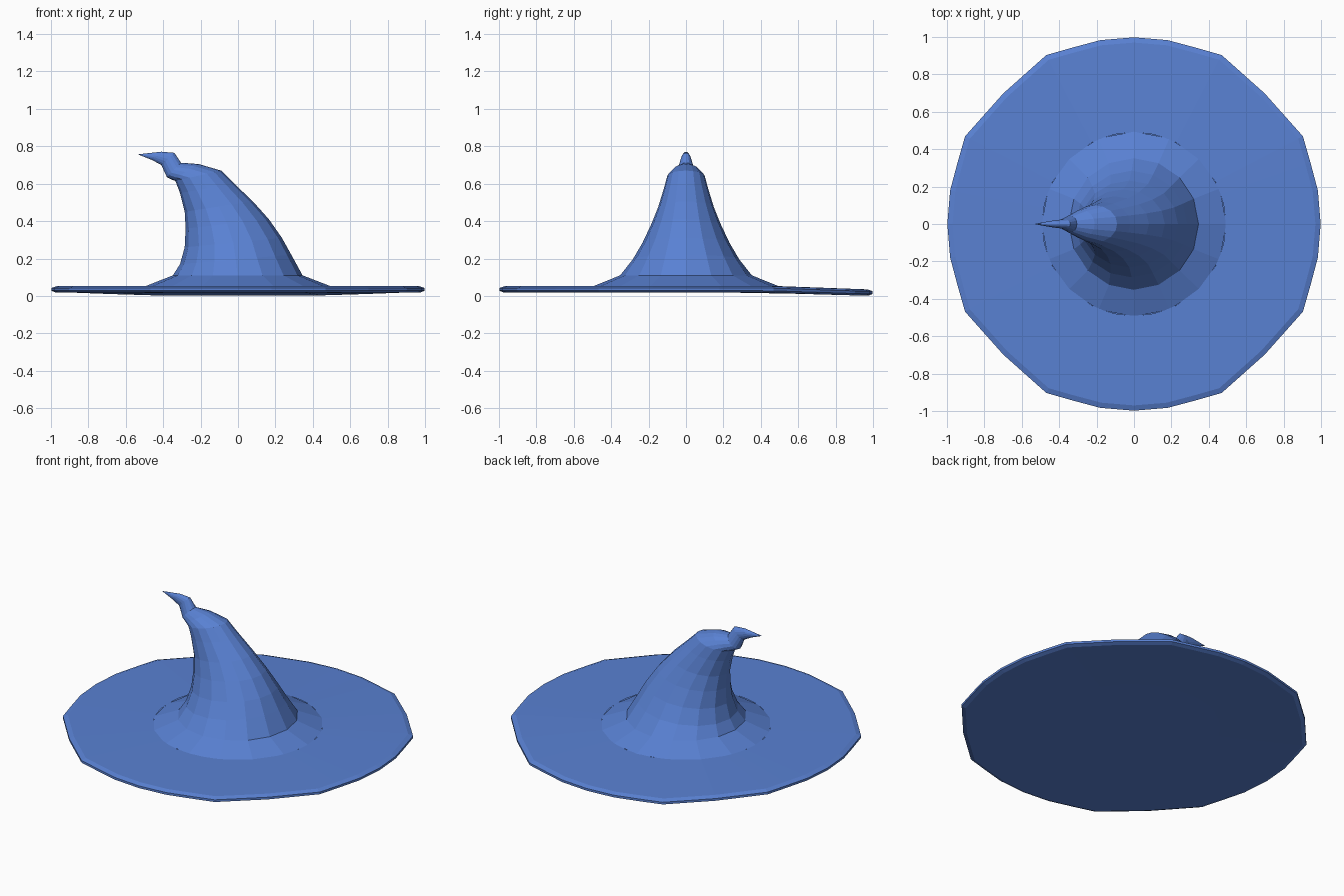
import bpy, bmesh
from math import sin, cos, tau
from mathutils import Vector

if "Cube" in bpy.data.objects:
    bpy.data.objects.remove(bpy.data.objects["Cube"])


def loft(name, rings, cap_start=False, tip=None):
    """Skin a list of equal-length vertex rings, with an optional cap and tip."""
    bm = bmesh.new()
    loops = [[bm.verts.new(p) for p in ring] for ring in rings]
    n = len(loops[0])
    for a, b in zip(loops, loops[1:]):
        for i in range(n):
            j = (i + 1) % n
            bm.faces.new((a[i], a[j], b[j], b[i]))
    if cap_start:
        bm.faces.new(loops[0][::-1])
    if tip:
        t = bm.verts.new(tip)
        for i in range(n):
            bm.faces.new((loops[-1][i], loops[-1][(i + 1) % n], t))
    mesh = bpy.data.meshes.new(name)
    bm.to_mesh(mesh)
    bm.free()
    mesh.materials.append(felt)
    obj = bpy.data.objects.new(name, mesh)
    bpy.context.collection.objects.link(obj)
    return obj


felt = bpy.data.materials.new("blue_felt")
felt.diffuse_color = (0.1, 0.22, 0.65, 1)
felt.use_nodes = True
felt.node_tree.nodes["Principled BSDF"].inputs["Base Color"].default_value = felt.diffuse_color

# Brim: irregular outline, one quarter repeated four times
quarter = [(1.0, 0), (0.985, 0.18), (0.945, 0.33), (0.905, 0.47),
           (0.70, 0.70), (0.47, 0.905), (0.33, 0.945), (0.18, 0.985)]
outline = []
for _ in range(4):
    outline += quarter
    quarter = [(-y, x) for x, y in quarter]


def brim_ring(scale, z):
    # the back half droops slightly
    ring = []
    for x, y in outline:
        v = Vector((x, y))
        if scale < 0.6:
            v.normalize()
        v *= scale
        ring.append((v.x, v.y, z - 0.017 * min(1, max(0, (v.y - 0.45) / 0.5))))
    return ring


brim_profile = [(0.3, 0.018), (0.5, 0.018), (0.975, 0.018), (0.998, 0.028),
                (0.998, 0.042), (0.97, 0.052), (0.49, 0.054)]
loft("brim", [brim_ring(s, z) for s, z in brim_profile], cap_start=True)

# Crown: each ring is (left x, left z, right x, right z, half depth)
crown_rings = [
    (-0.495, 0.052, 0.495, 0.052, 0.495),
    (-0.348, 0.11, 0.345, 0.11, 0.352),
    (-0.31, 0.17, 0.285, 0.22, 0.285),
    (-0.285, 0.26, 0.235, 0.31, 0.232),
    (-0.28, 0.36, 0.165, 0.41, 0.185),
    (-0.285, 0.45, 0.08, 0.505, 0.148),
    (-0.31, 0.55, -0.02, 0.60, 0.118),
    (-0.335, 0.615, -0.09, 0.67, 0.10),
    (-0.35, 0.62, -0.21, 0.705, 0.075),
    (-0.38, 0.635, -0.305, 0.712, 0.045),
    (-0.41, 0.70, -0.34, 0.765, 0.026),
    (-0.46, 0.727, -0.41, 0.771, 0.018),
]


def crown_ring(lx, lz, rx, rz, w, sides=16):
    left, right = Vector((lx, 0, lz)), Vector((rx, 0, rz))
    mid, half = (left + right) / 2, (right - left) / 2
    return [mid + half * cos(tau * i / sides) + Vector((0, w * sin(tau * i / sides), 0))
            for i in range(sides)]


loft("pointed_crown", [crown_ring(*r) for r in crown_rings], tip=(-0.535, 0, 0.757))
